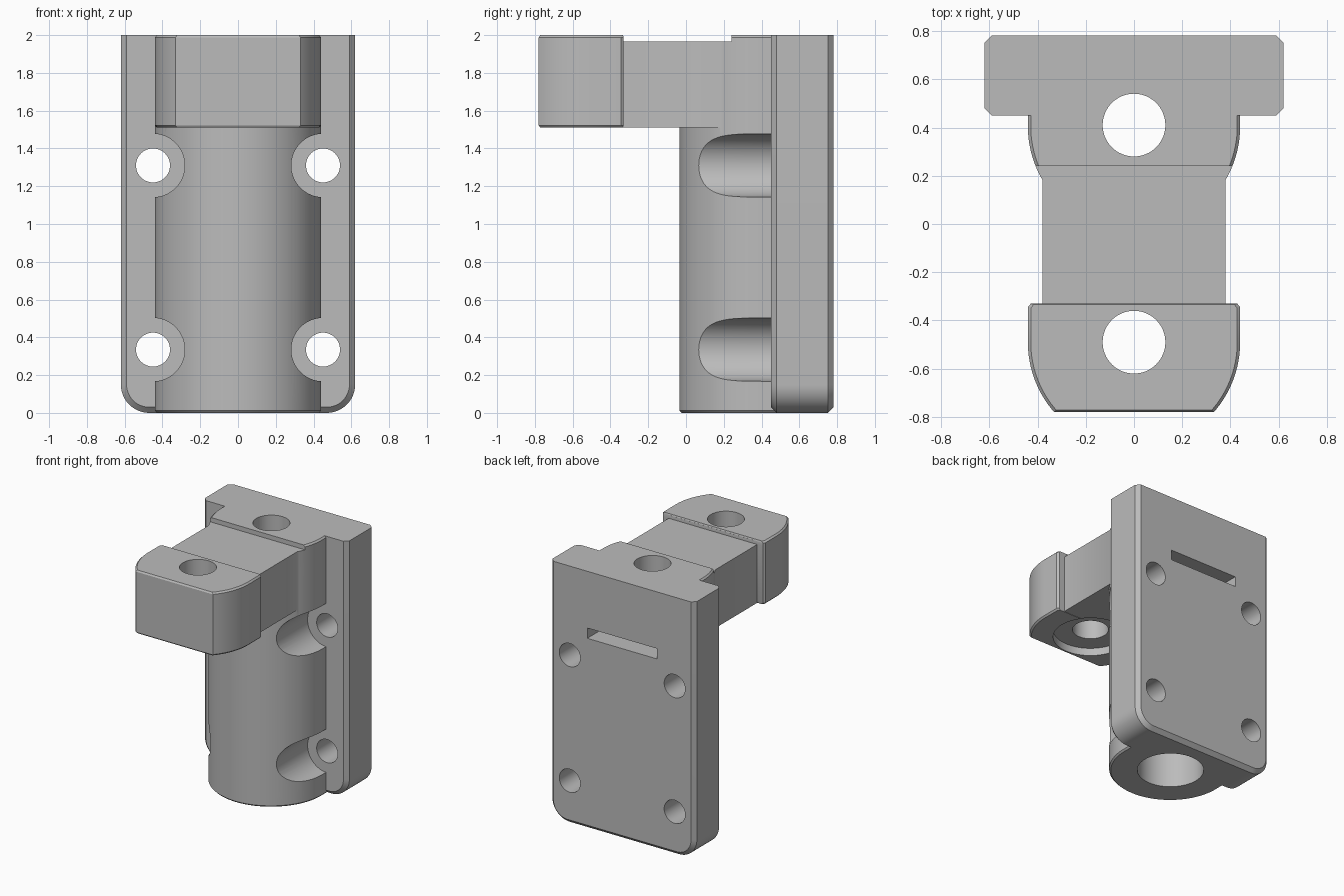
import bpy, bmesh, math
from mathutils import Matrix, Vector

if "Cube" in bpy.data.objects:
    bpy.data.objects.remove(bpy.data.objects["Cube"])

grey = bpy.data.materials.new("plain grey")
grey.use_nodes = True
grey.diffuse_color = (0.5, 0.5, 0.5, 1)
grey.node_tree.nodes["Principled BSDF"].inputs["Base Color"].default_value = (0.5, 0.5, 0.5, 1)


def arc(cx, cy, r, a0, a1, n):
    return [(cx + r * math.cos(math.radians(a0 + (a1 - a0) * i / n)),
             cy + r * math.sin(math.radians(a0 + (a1 - a0) * i / n))) for i in range(n + 1)]


def loft(name, rings):
    """Skin equal-length rings of 3D points and cap both ends."""
    bm = bmesh.new()
    rows = [[bm.verts.new(p) for p in ring] for ring in rings]
    n = len(rows[0])
    for a, b in zip(rows, rows[1:]):
        for i in range(n):
            bm.faces.new((a[i], a[(i + 1) % n], b[(i + 1) % n], b[i]))
    bm.faces.new(rows[0][::-1])
    bm.faces.new(rows[-1])
    bmesh.ops.recalc_face_normals(bm, faces=bm.faces)
    mesh = bpy.data.meshes.new(name)
    bm.to_mesh(mesh)
    bm.free()
    mesh.materials.append(grey)
    ob = bpy.data.objects.new(name, mesh)
    bpy.context.collection.objects.link(ob)
    return ob


def upright(name, outline, centre_y, z0, z1, edge=0.012):
    """Vertical prism with softened top and bottom rims."""
    s = 1 - edge / 0.44
    rings = []
    for z, k in ((z0, s), (z0 + edge, 1), (z1 - edge, 1), (z1, s)):
        rings.append([(x * k, centre_y + (y - centre_y) * k, z) for x, y in outline])
    return loft(name, rings)


def box(name, x, y0, y1, z0, z1):
    outline = [(-x, y0), (x, y0), (x, y1), (-x, y1)]
    return loft(name, [[(*p, z) for p in outline] for z in (z0, z1)])


def rod(name, x, y, z, r, length, along_y=False, n=64):
    """Cylinder starting at a point and running along z or y."""
    turn = Matrix.Rotation(math.radians(-90), 4, "X") if along_y else Matrix()
    start = Vector((x, y, z))
    return loft(name, [[start + turn @ Vector((*p, h)) for p in arc(0, 0, r, 0, 360, n)[:-1]]
                       for h in (0, length)])


R, COL_Y, HEAD_Y, PLATE_Y = 0.44, 0.405, -0.49, 0.45

# Round column that merges into the plate
column = upright("mounting_bracket", arc(0, COL_Y, R, 180, 360, 64) + [(R, 0.6), (-R, 0.6)],
                 COL_Y, 0, 2)

# Back plate with rounded lower corners and chamfered sides and bottom
rings = []
for y, c in ((PLATE_Y, 0.03), (0.48, 0), (0.752, 0), (0.782, 0.03)):
    w, r = 0.62 - c, 0.15 - c
    outline = arc(0.47, 0.15, r, 0, -90, 12) + arc(-0.47, 0.15, r, -90, -180, 12)
    rings.append([(x, y, z) for x, z in outline + [(-w, 2), (w, 2)]])
plate = loft("back_plate", rings)

# Front clamp head: round flanks cut off flat at the front
head_side = arc(0, HEAD_Y, R, -41.2, 0, 16) + [(R, -0.345), (0.428, -0.33)]
head = upright("front_head", head_side + [(-x, y) for x, y in reversed(head_side)],
               HEAD_Y, 1.51, 2)

# Bridge between head and column
bridge = box("bridge", 0.38, -0.4, 0.3, 1.512, 1.99)

# Cutters: top step, vertical bores, nut slot, screw holes with recesses
cutters = [
    box("top_step", 0.6, -0.33, 0.24, 1.965, 2.2),
    rod("column_hole", 0, 0.41, 1, 0.13, 1.2),
    rod("column_bore", 0, 0.41, -0.1, 0.24, 1.5),
    rod("head_hole", 0, HEAD_Y, 1.4, 0.13, 0.8),
    rod("head_counterbore", 0, HEAD_Y, 1.4, 0.27, 0.17),
    box("nut_slot", 0.3, 0.13, 0.9, 1.48, 1.56),
]
for x in (-0.45, 0.45):
    for z in (0.335, 1.31):
        cutters.append(rod("screw_hole", x, 0.3, z, 0.09, 0.6, True, 48))
        cutters.append(rod("screw_recess", x, -0.2, z, 0.168, 0.2 + PLATE_Y, True))

# Join the parts, then cut
bpy.context.view_layer.objects.active = column
for tools, op in (((plate, head, bridge), "UNION"), (cutters, "DIFFERENCE")):
    for tool in tools:
        mod = column.modifiers.new(tool.name, "BOOLEAN")
        mod.operation, mod.solver, mod.object = op, "EXACT", tool
        bpy.ops.object.modifier_apply(modifier=mod.name)
        bpy.data.objects.remove(tool)

bpy.ops.object.select_all(action="DESELECT")
column.select_set(True)
bpy.ops.object.shade_smooth_by_angle(angle=math.radians(30))
